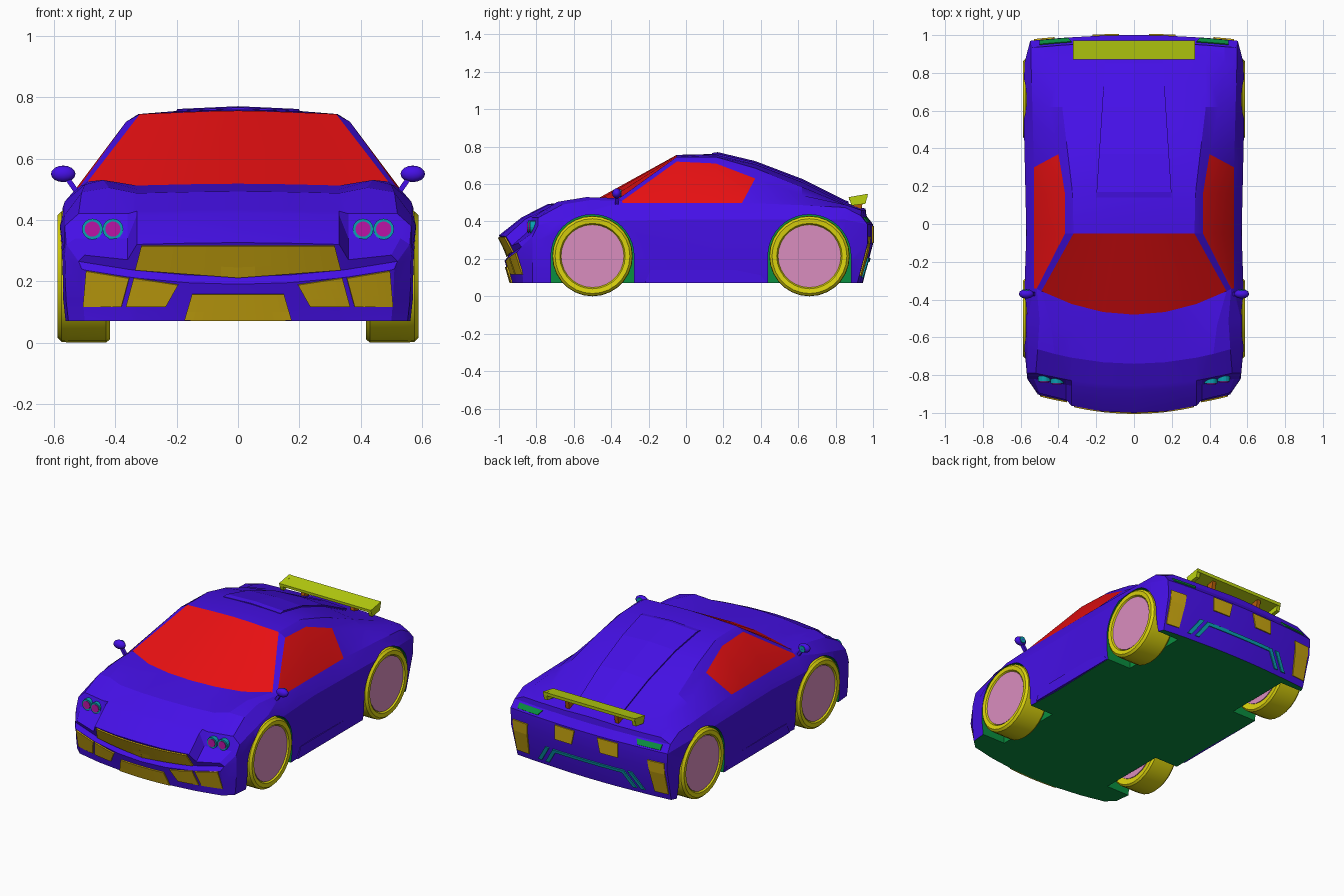
import bpy, bmesh, math

if "Cube" in bpy.data.objects:
    bpy.data.objects.remove(bpy.data.objects["Cube"])


def make_material(name, *rgb):
    mat = bpy.data.materials.new(name)
    mat.use_nodes = True
    mat.diffuse_color = (*rgb, 1)
    mat.node_tree.nodes["Principled BSDF"].inputs["Base Color"].default_value = (*rgb, 1)
    return mat


PAINT = make_material("violet paint", .06, .005, .8)
GLASS = make_material("red glass", .8, .005, .006)
GREEN = make_material("underbody green", .003, .27, .05)
TYRE = make_material("tyre yellow", .72, .66, .004)
GOLD = make_material("intake gold", .6, .39, .005)
PINK = make_material("wheel pink", .7, .27, .52)
LIME = make_material("wing lime", .49, .64, .005)
TEAL = make_material("trim teal", .003, .35, .45)
MAGENTA = make_material("lamp magenta", .5, .007, .38)
BROWN = make_material("strut brown", .46, .11, .003)


def finish(name, bm, *mats):
    """Turn a bmesh into a named object with its materials."""
    bmesh.ops.recalc_face_normals(bm, faces=bm.faces[:])
    mesh = bpy.data.meshes.new(name)
    bm.to_mesh(mesh)
    bm.free()
    for mat in mats:
        mesh.materials.append(mat)
    ob = bpy.data.objects.new(name, mesh)
    bpy.context.collection.objects.link(ob)
    return ob


def smooth(ob, degrees):
    bpy.ops.object.select_all(action='DESELECT')
    ob.select_set(True)
    bpy.context.view_layer.objects.active = ob
    bpy.ops.object.shade_smooth_by_angle(angle=math.radians(degrees))


def loft(name, rings, *mats):
    """Skin closed rings of points and cap both ends."""
    bm = bmesh.new()
    rows = [[bm.verts.new(p) for p in ring] for ring in rings]
    n = len(rows[0])
    for a, b in zip(rows, rows[1:]):
        for i in range(n):
            j = (i + 1) % n
            bm.faces.new((a[i], a[j], b[j], b[i]))
    bm.faces.new(rows[0])
    bm.faces.new(rows[-1])
    return finish(name, bm, *mats)


def prism(name, x0, x1, outline, *mats):
    """Extrude a (y, z) outline along x."""
    return loft(name, [[(x, y, z) for y, z in outline] for x in (x0, x1)], *mats)


def lathe_x(name, profile, y, z, side, mat, count=28):
    """Turn (radius, x) points about an axle along x."""
    angles = [math.tau * i / count for i in range(count)]
    rings = [[(side * x, y + r * math.cos(a), z + r * math.sin(a)) for a in angles]
             for r, x in profile]
    return loft(name, rings, mat)


def disc_y(name, x, z, y0, y1, r, mat):
    angles = [math.tau * i / 16 for i in range(16)]
    return loft(name, [[(x + r * math.cos(a), y, z + r * math.sin(a)) for a in angles]
                       for y in (y0, y1)], mat)


def interp(knots, t):
    if t <= knots[0][0]:
        return knots[0][1:]
    for a, b in zip(knots, knots[1:]):
        if t <= b[0]:
            f = (t - a[0]) / (b[0] - a[0])
            return [p + (q - p) * f for p, q in zip(a[1:], b[1:])]
    return knots[-1][1:]


# Body rails as (y, x, z), running nose to tail
BELT = [(-.93, .51, .24), (-.82, .565, .28), (-.66, .58, .38), (-.5, .585, .4),
        (-.05, .57, .41), (.62, .585, .41), (.85, .58, .41), (.96, .55, .385)]
SHOULDER = [(-.93, .52, .265), (-.82, .56, .32), (-.79, .565, .38), (-.5, .565, .46),
            (-.34, .53, .5), (.37, .53, .5), (.85, .545, .475), (.96, .545, .43)]
SIDE_TOP = [(-.93, .5, .285), (-.82, .53, .34), (-.79, .52, .42), (-.66, .51, .49),
            (-.5, .5, .515), (-.34, .515, .51), (-.05, .365, .72), (.16, .365, .71),
            (.37, .4, .63), (.62, .45, .54), (.85, .48, .49), (.96, .48, .46)]
PILLAR = [(-.93, .36, .27), (-.82, .36, .34), (-.79, .36, .42), (-.66, .42, .505),
          (-.5, .44, .53), (-.34, .49, .525), (-.05, .32, .745), (.16, .325, .745),
          (.37, .35, .685), (.62, .38, .585), (.85, .38, .49), (.96, .38, .46)]
CREST = [(-.93, .33, .32), (-.82, .33, .415), (-.66, .33, .487), (-.34, .33, .512),
         (-.05, .2, .75), (.16, .2, .755), (.37, .2, .705), (.62, .19, .61),
         (.85, .18, .495), (.96, .18, .462)]
SILL_Z = [(.85, .14), (.96, .28)]
CURVE = [(-.93, -.07), (-.82, -.06), (-.66, -.08), (-.5, -.12), (-.34, -.14), (-.05, 0)]
NOSE = [(.07, .065), (.19, .03), (.215, .05), (.32, 0)]
TAIL = [(.07, .945), (.28, 1), (.385, 1), (.43, .965), (.47, .96)]
STATIONS = [k[0] for k in PILLAR]


def bow(x):
    return max(0, 1 - (x / .52) ** 2)


def front_y(x, z):
    return -.93 - .07 * bow(x) + interp(NOSE, z - .05 * (1 - bow(x)))[0]


def back_y(x, z):
    return interp(TAIL, z)[0] - .1 * x * x


def half_ring(s):
    """Half section: floor from centre out, side up, roof back to centre."""
    belt, shoulder, top, pillar, crest = (interp(r, s) for r in
                                          (BELT, SHOULDER, SIDE_TOP, PILLAR, CREST))
    roof = [top, pillar, crest, (crest[0] / 2, crest[1] + .004), (0, crest[1] + .006)]
    pts = [(p[0], .07) for p in reversed(roof)]
    pts += [(belt[0] - .012, .07), (belt[0] - .004, interp(SILL_Z, s)[0]), belt, shoulder]
    pts += roof
    ring = []
    for i, (x, z) in enumerate(pts):
        y = s + interp(CURVE, s)[0] * bow(x)
        if s == STATIONS[0]:
            y = front_y(x, z)
        elif s == STATIONS[-1]:
            y = back_y(x, z)
        elif s == .37 and i == 8:
            y -= .07  # slanted rear edge of the side window
        ring.append((x, y, z))
    return ring


def cap(bm, ring, surface, skew):
    """Close one end of the half body with a grid."""
    edge = ring[5:9]
    columns = [edge]
    for k in range(5):
        x = ring[9 + k].co.x
        column = [ring[4 - k]]
        for row, v in enumerate(edge[1:]):
            z = v.co.z - (skew * bow(x) if row else 0)
            column.append(bm.verts.new((x, surface(x, z), z)))
        columns.append(column + [ring[9 + k]])
    for a, b in zip(columns, columns[1:]):
        for i in range(len(a) - 1):
            bm.faces.new((a[i], a[i + 1], b[i + 1], b[i]))
    bm.faces.new((edge[3], columns[1][3], ring[9]))


# Body shell with floor and windows
bm = bmesh.new()
rows = [[bm.verts.new(p) for p in half_ring(s)] for s in STATIONS]
for s, a, b in zip(STATIONS, rows, rows[1:]):
    for j in range(13):
        face = bm.faces.new((a[j], a[j + 1], b[j + 1], b[j]))
        windscreen = s == -.34 and j >= 10
        side_window = -.35 < s < .3 and j == 8
        face.material_index = 2 if j < 5 else int(windscreen or side_window)
cap(bm, rows[0], front_y, .05)
cap(bm, rows[-1], back_y, 0)
body = finish("body", bm, PAINT, GLASS, GREEN)
body.modifiers.new("mirror", 'MIRROR')

# Wheel arches cut from the body
AXLES = {"front": -.5, "rear": .66}
HUB = .215
cutters = []
for y in AXLES.values():
    arch = [(y + .222 * math.cos(math.pi * i / 20), HUB + .222 * math.sin(math.pi * i / 20))
            for i in range(21)]
    arch += [(y - .222, -.1), (y + .222, -.1)]
    for side in (1, -1):
        cutter = prism("arch_cutter", side * .4, side * .7, arch, PAINT, GLASS, GREEN)
        for poly in cutter.data.polygons:
            poly.material_index = 2
        cutter.hide_render = True
        cutters.append(cutter)
        mod = body.modifiers.new("arch", 'BOOLEAN')
        mod.operation, mod.solver, mod.object = 'DIFFERENCE', 'EXACT', cutter
evaluated = body.evaluated_get(bpy.context.evaluated_depsgraph_get())
shell = bpy.data.meshes.new_from_object(evaluated)
body.modifiers.clear()
body.data = shell
for cutter in cutters:
    bpy.data.objects.remove(cutter)
smooth(body, 18)


def panel(name, corners, surface, lift, mat, side=1, cols=6, rws=3):
    """Thin plate over a bumper; corners run top inner, top outer, bottom outer, bottom inner."""
    bm = bmesh.new()
    (ax, az), (bx, bz), (cx, cz), (dx, dz) = corners
    grid = []
    for r in range(rws + 1):
        v = r / rws
        line = []
        for c in range(cols + 1):
            u = c / cols
            x = side * ((ax + (bx - ax) * u) * (1 - v) + (dx + (cx - dx) * u) * v)
            z = (az + (bz - az) * u) * (1 - v) + (dz + (cz - dz) * u) * v
            line.append(bm.verts.new((x, surface(x, z) + lift, z)))
        grid.append(line)
    for a, b in zip(grid, grid[1:]):
        for i in range(cols):
            bm.faces.new((a[i], a[i + 1], b[i + 1], b[i]))
    ob = finish(name, bm, mat)
    mod = ob.modifiers.new("thickness", 'SOLIDIFY')
    mod.thickness, mod.offset = .008, 0


FRONT, BACK = (front_y, -.004), (back_y, .003)
panel("tail_trim_bar", [(-.25, .205), (.25, .205), (.24, .185), (-.24, .185)], *BACK, TEAL)
for side in (1, -1):
    # Intakes and grille on the nose
    panel("grille", [(0, .315), (.315, .315), (.335, .237), (0, .212)], *FRONT, GOLD, side)
    panel("centre_intake", [(0, .157), (.15, .157), (.175, .072), (0, .072)], *FRONT, GOLD, side)
    panel("inner_intake", [(.195, .188), (.34, .21), (.365, .117), (.235, .117)], *FRONT, GOLD, side)
    panel("outer_intake", [(.355, .21), (.495, .233), (.505, .117), (.38, .117)], *FRONT, GOLD, side)

    # Tail lamps, vents and trim
    panel("tail_lamp", [(.33, .422), (.5, .422), (.5, .395), (.35, .395)], *BACK, GREEN, side)
    panel("inner_vent", [(.08, .375), (.22, .375), (.22, .285), (.1, .285)], *BACK, GOLD, side)
    panel("corner_vent", [(.42, .32), (.53, .32), (.53, .11), (.44, .11)], *BACK, GOLD, side)
    for x in (.22, .275):
        panel("tail_trim_leg", [(x, .205), (x + .028, .205), (x + .1, .1), (x + .072, .1)],
              *BACK, TEAL, side)

    # Wheels
    for place, y in AXLES.items():
        tyre = lathe_x(place + "_tyre", [(.168, .572), (.175, .585), (.2, .588), (.213, .575),
                       (.215, .55), (.215, .43), (.205, .418), (.168, .425)], y, HUB, side, TYRE)
        smooth(tyre, 35)
        lathe_x(place + "_wheel_disc", [(.167, .42), (.167, .578)], y, HUB, side, PINK)

    # Headlamps in the fender steps
    for x, y in ((.408, -.845), (.475, -.835)):
        disc_y("headlamp_ring", side * x, .37, y, y + .07, .034, TEAL)
        disc_y("headlamp_lens", side * x, .37, y - .004, y + .01, .025, MAGENTA)

    # Door mirrors on stalks
    bpy.ops.mesh.primitive_uv_sphere_add(segments=12, ring_count=8,
                                         location=(side * .57, -.37, .55))
    pod = bpy.context.object
    pod.name = "mirror_pod"
    pod.scale = (.04, .025, .027)
    pod.data.materials.append(PAINT)
    smooth(pod, 40)
    glass = disc_y("mirror_glass", side * .57, .55, -.36, -.346, .02, TEAL)
    loft("mirror_stalk", [[(side * (x + dx), -.37 + dy, z) for dx, dy in
                           ((-.01, -.01), (.01, -.01), (.01, .01), (-.01, .01))]
                          for x, z in ((.525, .49), (.56, .54))], PAINT)

    # Side sills
    prism("side_sill", side * .54, side * .573,
          [(-.22, .072), (-.19, .14), (.38, .14), (.43, .072)], PAINT)

    # Wing ends and struts
    prism("wing_end", side * .298, side * .322,
          [(.885, .485), (.96, .495), (.972, .548), (.87, .53)], LIME)
    prism("wing_strut", side * .16, side * .185,
          [(.89, .45), (.935, .45), (.95, .53), (.9, .525)], BROWN)

# Rear wing board
prism("wing_board", -.32, .32, [(.872, .513), (.97, .527), (.972, .547), (.87, .53)], LIME)

# Raised engine cover with a scoop front
rings = []
for y in (.14, .17, .37, .62, .85, .87):
    half = .2 - .065 * (y - .14)
    z = interp(CREST, y)[1] + (0 if y == .14 else .006)
    rings.append([(-half, y, z - .03), (-half, y, z + .003), (0, y, z + .012),
                  (half, y, z + .003), (half, y, z - .03)])
loft("engine_cover", rings, PAINT)
